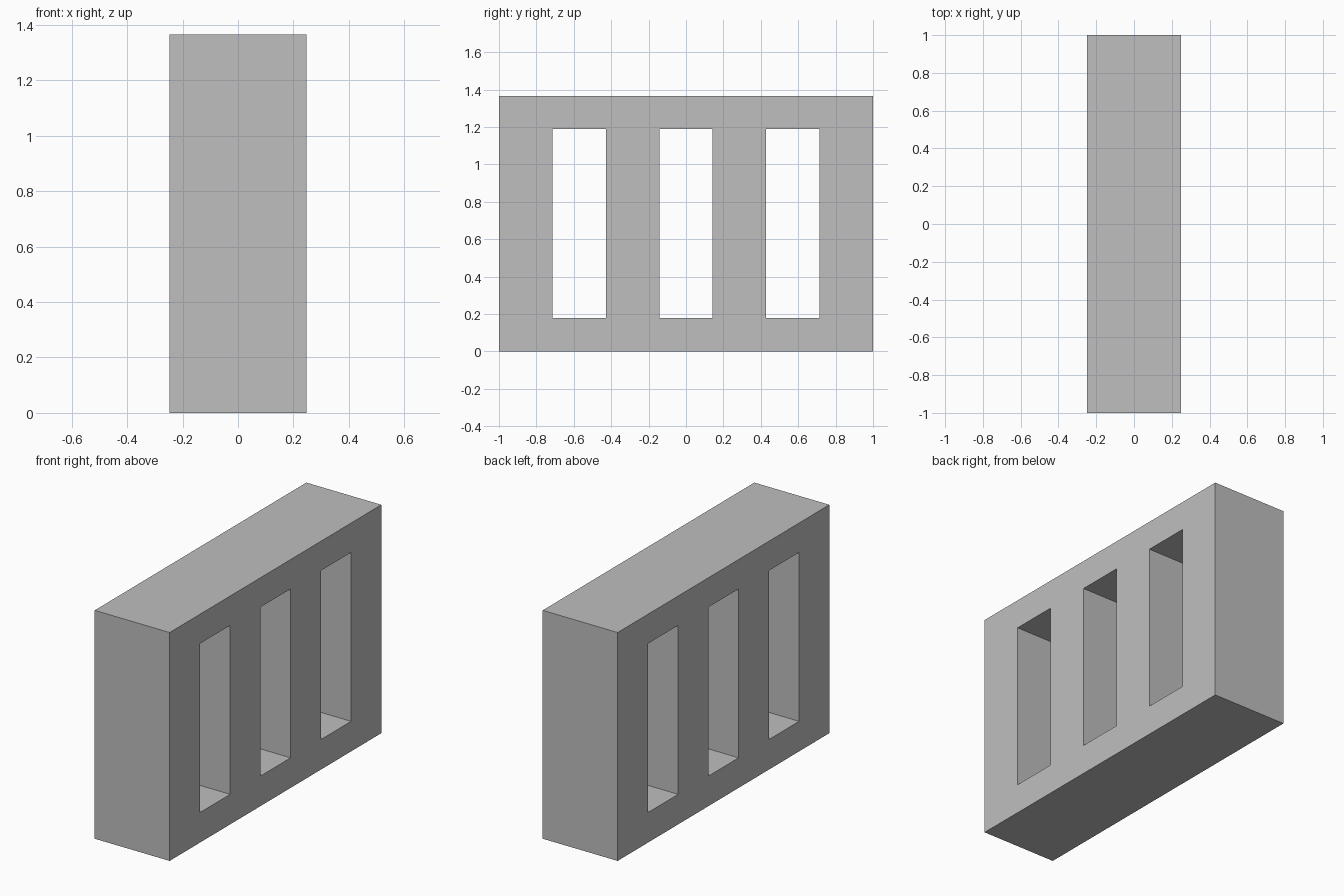
import bpy

cube = bpy.data.objects.get("Cube")
if cube:
    bpy.data.objects.remove(cube, do_unlink=True)

WIDTH, LENGTH, HEIGHT = 0.496, 2.0, 1.366
BAY = LENGTH / 7            # posts and openings share one width
SILL, HEAD = 0.18, 1.19     # bottom and top of the openings


def box(name, size, centre):
    bpy.ops.mesh.primitive_cube_add(size=1, location=centre)
    obj = bpy.context.object
    obj.name = name
    obj.scale = size
    bpy.ops.object.transform_apply(location=True, rotation=False, scale=True)
    return obj


# Plain grey material
grey = bpy.data.materials.new("light grey")
grey.use_nodes = True
colour = (0.52, 0.52, 0.52, 1)
grey.diffuse_color = colour
grey.node_tree.nodes["Principled BSDF"].inputs["Base Color"].default_value = colour

# Solid block
block = box("slotted_block", (WIDTH, LENGTH, HEIGHT), (0, 0, HEIGHT / 2))
block.data.materials.append(grey)

# Three tall openings cut straight through the block
for i in (-1, 0, 1):
    cutter = box("opening_cutter", (WIDTH * 2, BAY, HEAD - SILL),
                 (0, i * 2 * BAY, (SILL + HEAD) / 2))
    cutter.hide_render = True
    cut = block.modifiers.new("opening", 'BOOLEAN')
    cut.operation = 'DIFFERENCE'
    cut.solver = 'EXACT'
    cut.object = cutter
    bpy.ops.object.select_all(action='DESELECT')
    block.select_set(True)
    bpy.context.view_layer.objects.active = block
    bpy.ops.object.modifier_apply(modifier=cut.name)
    bpy.data.objects.remove(cutter, do_unlink=True)
